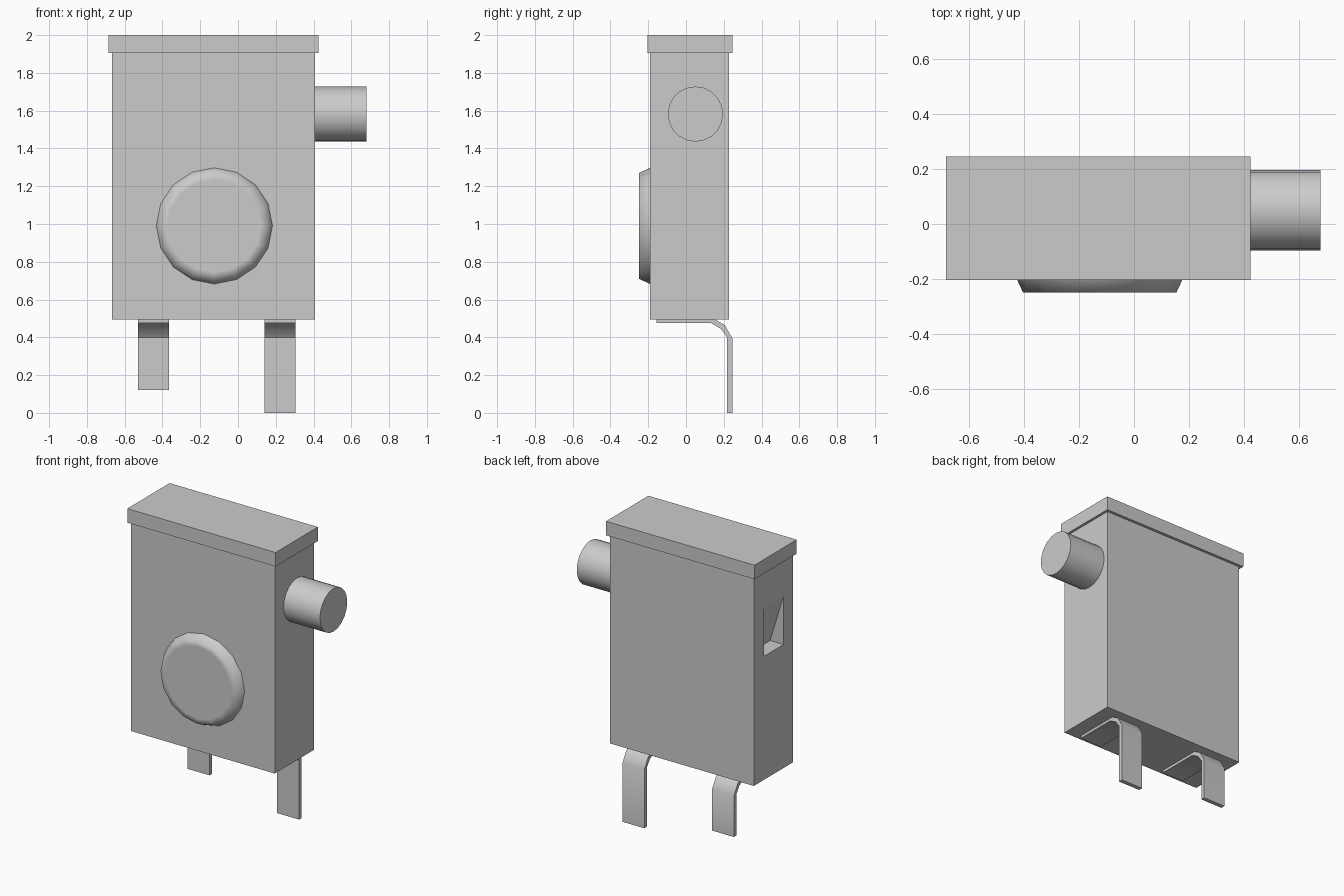
import bpy, bmesh, math
from mathutils import Matrix, Vector

cube = bpy.data.objects.get("Cube")
if cube:
    bpy.data.objects.remove(cube, do_unlink=True)

GREY = (0.6, 0.6, 0.6, 1)
grey = bpy.data.materials.new("plain grey")
grey.use_nodes = True
grey.diffuse_color = GREY
grey.node_tree.nodes["Principled BSDF"].inputs["Base Color"].default_value = GREY


def finish(name, bm, smooth=None):
    bmesh.ops.recalc_face_normals(bm, faces=bm.faces)
    mesh = bpy.data.meshes.new(name)
    bm.to_mesh(mesh)
    bm.free()
    mesh.materials.append(grey)
    obj = bpy.data.objects.new(name, mesh)
    bpy.context.collection.objects.link(obj)
    if smooth:
        bpy.ops.object.select_all(action='DESELECT')
        obj.select_set(True)
        bpy.context.view_layer.objects.active = obj
        bpy.ops.object.shade_smooth_by_angle(angle=math.radians(smooth))
    return obj


def box(name, lo, hi):
    bm = bmesh.new()
    bmesh.ops.create_cube(bm, size=1)
    lo, hi = Vector(lo), Vector(hi)
    for v in bm.verts:
        v.co = (lo + hi) / 2 + v.co * (hi - lo)
    return finish(name, bm)


def extrude(name, points, axis_offset, smooth=None):
    """Extrude a flat outline of 3D points along a vector."""
    bm = bmesh.new()
    face = bm.faces.new([bm.verts.new(p) for p in points])
    ext = bmesh.ops.extrude_face_region(bm, geom=[face])
    verts = [g for g in ext["geom"] if isinstance(g, bmesh.types.BMVert)]
    bmesh.ops.translate(bm, verts=verts, vec=axis_offset)
    return finish(name, bm, smooth)


# Body and overhanging lid
body = box("body", (-0.667, -0.19, 0.495), (0.408, 0.228, 1.91))
box("lid", (-0.685, -0.205, 1.905), (0.425, 0.247, 2.0))

# Wedge-shaped catch pocket in the side, deepest at its lower end
X = -0.667
wedge = [(X - 0.03, -0.09, 1.33), (X + 0.1, -0.09, 1.33),
         (X, -0.09, 1.66), (X - 0.03, -0.09, 1.66)]
cutter = extrude("pocket_cutter", wedge, (0, 0.21, 0))
cutter.hide_render = True
cutter.hide_viewport = True
cut = body.modifiers.new("pocket", 'BOOLEAN')
cut.object = cutter
cut.solver = 'EXACT'
bpy.context.view_layer.objects.active = body
bpy.ops.object.modifier_apply(modifier=cut.name)
bpy.data.objects.remove(cutter, do_unlink=True)

# Side knob
bm = bmesh.new()
bmesh.ops.create_cone(bm, cap_ends=True, segments=20, radius1=0.146,
                      radius2=0.146, depth=0.275,
                      matrix=Matrix.Translation((0.5425, 0.05, 1.582))
                      @ Matrix.Rotation(math.pi / 2, 4, 'Y'))
finish("side_knob", bm, 30)

# Front button with a tapered, softly shaded rim
bm = bmesh.new()
bmesh.ops.create_cone(bm, cap_ends=True, segments=16, radius1=0.308,
                      radius2=0.28, depth=0.06,
                      matrix=Matrix.Translation((-0.125, -0.219, 0.99))
                      @ Matrix.Rotation(math.pi / 2, 4, 'X'))
front = min(bm.faces, key=lambda f: f.calc_center_median().y)
bmesh.ops.inset_region(bm, faces=[front], thickness=0.035)
finish("front_button", bm, 75)

# Bent strip legs, one shorter than the other
for name, x, foot in (("right_leg", -0.53, 0.12), ("left_leg", 0.14, 0.0)):
    profile = [(-0.155, 0.5), (0.145, 0.5), (0.205, 0.465), (0.246, 0.395),
               (0.246, foot), (0.218, foot), (0.218, 0.4), (0.185, 0.445),
               (0.13, 0.477), (-0.155, 0.477)]
    extrude(name, [(x, y, z) for y, z in profile], (0.164, 0, 0), 35)
